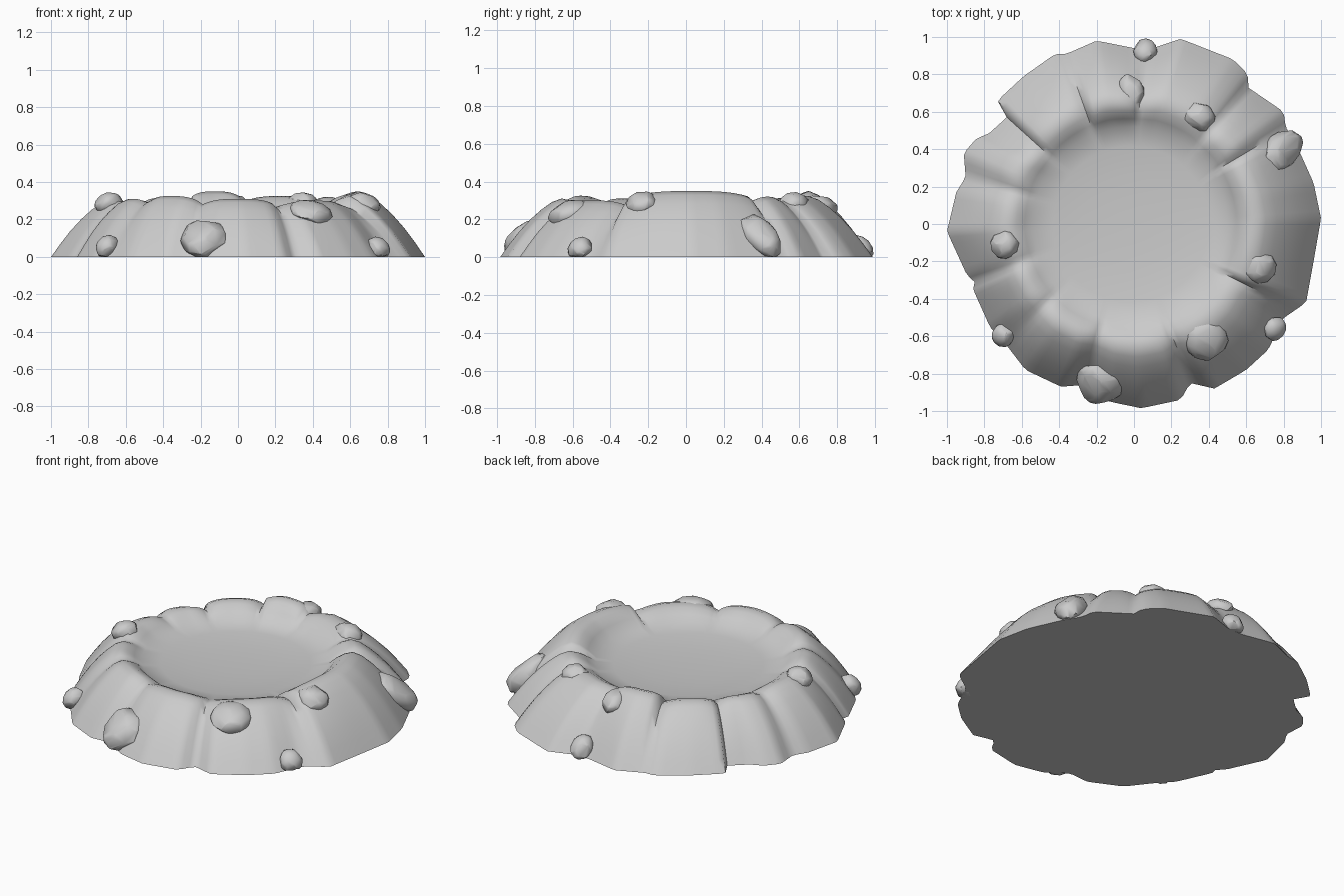
import bpy, bmesh, math, random
from mathutils import Vector, Matrix

cube = bpy.data.objects.get("Cube")
if cube:
    bpy.data.objects.remove(cube, do_unlink=True)
random.seed(4)


def make_material(name, colour):
    mat = bpy.data.materials.new(name)
    mat.use_nodes = True
    mat.diffuse_color = colour
    mat.node_tree.nodes["Principled BSDF"].inputs["Base Color"].default_value = colour
    return mat


stone = make_material("grey_stone", (0.6, 0.6, 0.6, 1))


def finish(name, bm, sharp_angle):
    bmesh.ops.recalc_face_normals(bm, faces=bm.faces)
    mesh = bpy.data.meshes.new(name)
    bm.to_mesh(mesh)
    bm.free()
    obj = bpy.data.objects.new(name, mesh)
    obj.data.materials.append(stone)
    bpy.context.collection.objects.link(obj)
    bpy.ops.object.select_all(action='DESELECT')
    obj.select_set(True)
    bpy.context.view_layer.objects.active = obj
    bpy.ops.object.shade_smooth_by_angle(angle=math.radians(sharp_angle))


def bridge(bm, lower, upper):
    count = len(lower)
    for i in range(count):
        j = (i + 1) % count
        bm.faces.new((lower[i], lower[j], upper[j], upper[i]))


# Ragged foot outline of the mound
outline = [
    (.25, .99), (.53, .88), (.61, .8), (.61, .73), (.8, .6), (.81, .52), (.87, .42),
    (.96, .22), (1, .03), (.96, -.2), (.92, -.42), (.79, -.51), (.72, -.67), (.6, -.78),
    (.43, -.88), (.3, -.85), (.25, -.94), (.04, -.985), (-.13, -.95), (-.26, -.86),
    (-.39, -.87), (-.58, -.78), (-.68, -.65), (-.77, -.55), (-.86, -.35), (-.85, -.3),
    (-.89, -.28), (-1, -.04), (-.95, .17), (-.9, .25), (-.91, .38), (-.84, .46),
    (-.78, .48), (-.68, .57), (-.73, .66), (-.59, .79), (-.42, .91), (-.36, .91),
    (-.2, .98), (0, .94), (.1, .94)]
polar = sorted((math.atan2(y, x) % math.tau, math.hypot(x, y)) for x, y in outline)
polar = [(polar[-1][0] - math.tau, polar[-1][1])] + polar + [(polar[0][0] + math.tau, polar[0][1])]


def foot_radius(angle):
    # Distance to the straight side between neighbouring outline points
    for (a, ra), (b, rb) in zip(polar, polar[1:]):
        if a <= angle < b:
            return ra * rb * math.sin(b - a) / (ra * math.sin(angle - a) + rb * math.sin(b - angle))


# Swollen lobes round the rim: start angle, crest height
lobes = [(-27, .35), (32, .32), (50, .325), (87, .35), (112, .315), (140, .3),
         (165, .31), (199, .31), (224, .325), (253, .31), (290, .3), (333, 0)]


def crest_height(angle):
    deg = math.degrees(angle)
    if deg >= 333:
        deg -= 360
    for (start, peak), (end, _) in zip(lobes, lobes[1:]):
        if start <= deg < end:
            u = abs(2 * (deg - start) / (end - start) - 1)
            return peak - .035 * u ** 3


# Rim: inner edge to foot, as (outward fraction, height fraction)
slope = [(0, 0), (.1, .5), (.2, .85), (.3, 1), (.41, .94), (.53, .81), (.65, .65),
         (.78, .44), (.9, .21), (1, 0)]
COLUMNS = 180
FLOOR_EDGE = .242
bm = bmesh.new()
rings = [[] for _ in slope]
for c in range(COLUMNS):
    angle = math.tau * c / COLUMNS
    foot, crest = foot_radius(angle), crest_height(angle)
    for k, (out, up) in enumerate(slope):
        base = FLOOR_EDGE if k < 3 else 0
        r = .52 + (foot - .52) * out
        z = base + (crest - base) * up
        rings[k].append(bm.verts.new((r * math.cos(angle) - .02 * (1 - out), r * math.sin(angle), z)))
for lower, upper in zip(rings, rings[1:]):
    bridge(bm, lower, upper)

# Shallow bowl floor and flat underside
previous = rings[0]
for scale, z in ((.8, .226), (.5, .215), (.2, .21)):
    ring = [bm.verts.new((v.co.x * scale, v.co.y * scale, z)) for v in rings[0]]
    bridge(bm, ring, previous)
    previous = ring
bm.faces.new(previous)
bm.faces.new(rings[-1])
finish("crater_mound", bm, 60)

# Rocks half sunk in the slope: centre, half sizes (downhill, across, thick), turn
rocks = [
    ((.06, .925, .05), (.08, .065, .055), 0),
    ((-.015, .71, .27), (.1, .07, .06), 15),
    ((.345, .575, .28), (.08, .095, .065), 0),
    ((.79, .395, .115), (.17, .095, .07), 15),
    ((.67, -.23, .28), (.095, .09, .07), 10),
    ((.75, -.56, .045), (.07, .07, .055), 0),
    ((.385, -.615, .235), (.125, .12, .065), 0),
    ((-.185, -.85, .1), (.14, .13, .075), 20),
    ((-.7, -.595, .055), (.07, .065, .055), 0),
    ((-.69, -.11, .285), (.08, .08, .06), 0)]
for n, (centre, size, turn) in enumerate(rocks):
    bm = bmesh.new()
    bmesh.ops.create_icosphere(bm, subdivisions=2, radius=1)
    # Chip flat facets off the ball
    for _ in range(10):
        normal = Vector((random.gauss(0, 1), random.gauss(0, 1), random.gauss(0, 1))).normalized()
        cut = bmesh.ops.bisect_plane(bm, geom=bm.verts[:] + bm.edges[:] + bm.faces[:],
                                     plane_co=normal * .84, plane_no=normal, clear_outer=True)
        rim = [e for e in cut["geom_cut"] if isinstance(e, bmesh.types.BMEdge)]
        if rim:
            bmesh.ops.holes_fill(bm, edges=rim)
    # Lay the rock against the slope, which steepens outward
    x, y, _ = centre
    tilt = math.radians((math.hypot(x, y) - .62) * 150)
    bm.transform(Matrix.Translation(centre)
                 @ Matrix.Rotation(math.atan2(y, x), 4, 'Z')
                 @ Matrix.Rotation(tilt, 4, 'Y')
                 @ Matrix.Rotation(math.radians(turn), 4, 'Z')
                 @ Matrix.Diagonal((*size, 1)))
    for v in bm.verts:
        v.co.z = max(v.co.z, 0)
    finish(f"rock_{n + 1}", bm, 50)
